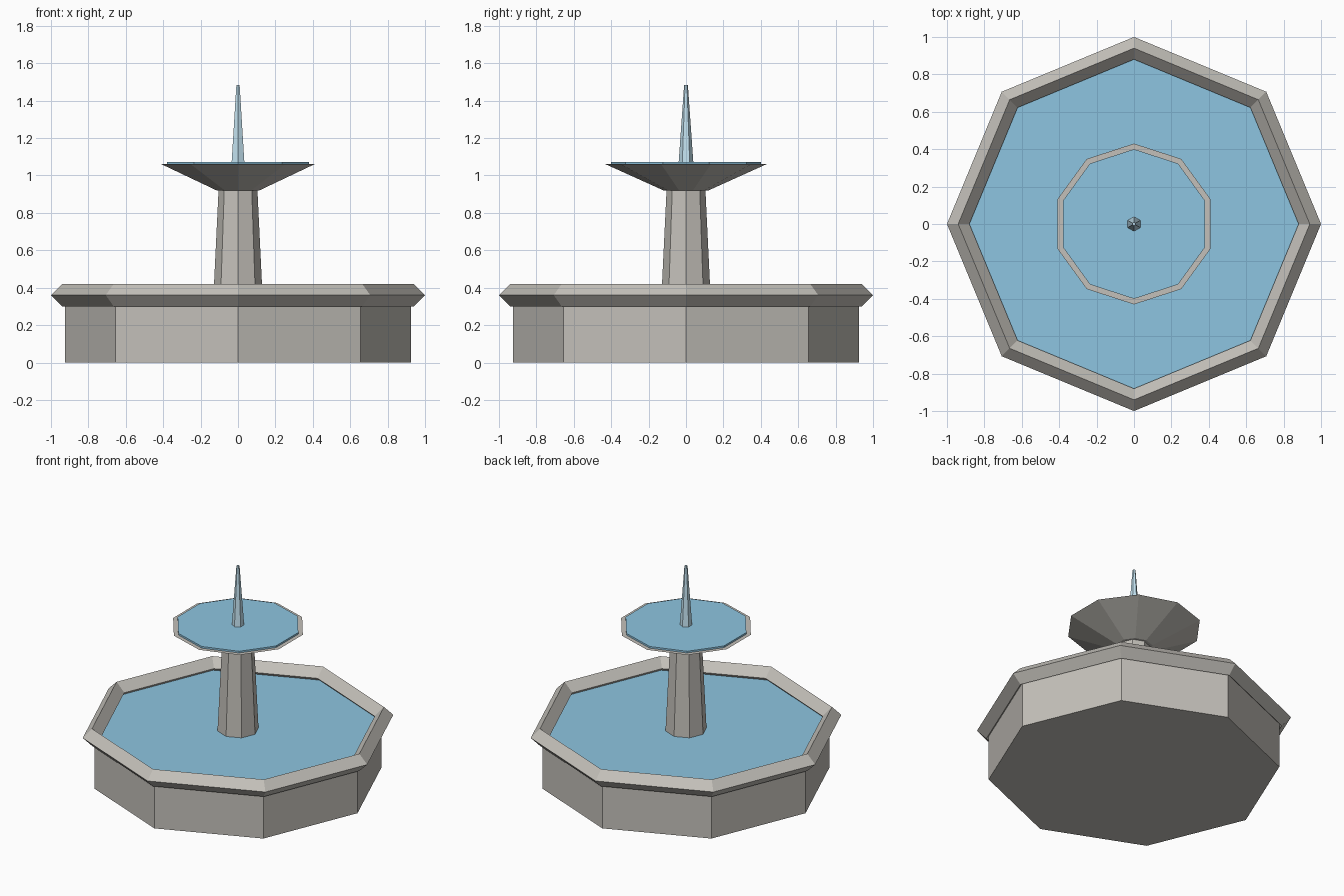
import bpy

if "Cube" in bpy.data.objects:
    bpy.data.objects.remove(bpy.data.objects["Cube"])


def material(name, color):
    m = bpy.data.materials.new(name)
    m.diffuse_color = (*color, 1)
    m.use_nodes = True
    m.node_tree.nodes["Principled BSDF"].inputs["Base Color"].default_value = m.diffuse_color
    return m


stone = material("stone", (0.55, 0.53, 0.49))
water = material("water", (0.27, 0.56, 0.75))
spray = material("spray", (0.55, 0.77, 0.88))


def finish(name, mat):
    ob = bpy.context.object
    ob.name = name
    ob.data.materials.append(mat)
    return ob


def frustum(name, sides, r_low, r_high, z_low, z_high, mat):
    """Upright faceted solid with a corner on the y axis."""
    bpy.ops.mesh.primitive_cone_add(
        vertices=sides, radius1=r_low, radius2=r_high, depth=z_high - z_low,
        location=(0, 0, (z_low + z_high) / 2))
    return finish(name, mat)


# Octagonal basin with diamond-section rim
frustum("basin_wall", 8, 0.925, 0.925, 0, 0.32, stone)
bpy.ops.mesh.primitive_torus_add(
    major_segments=8, minor_segments=4, major_radius=0.94, minor_radius=0.06,
    location=(0, 0, 0.36))
finish("basin_rim", stone)
frustum("basin_water", 8, 0.90, 0.90, 0.31, 0.34, water)

# Tapered central column
frustum("column", 8, 0.133, 0.103, 0.32, 0.94, stone)

# Upper bowl, its water and the jet
frustum("upper_bowl", 10, 0.12, 0.43, 0.92, 1.06, stone)
frustum("upper_water", 10, 0.40, 0.40, 1.05, 1.072, water)
frustum("water_jet", 6, 0.04, 0.01, 1.06, 1.485, spray)
